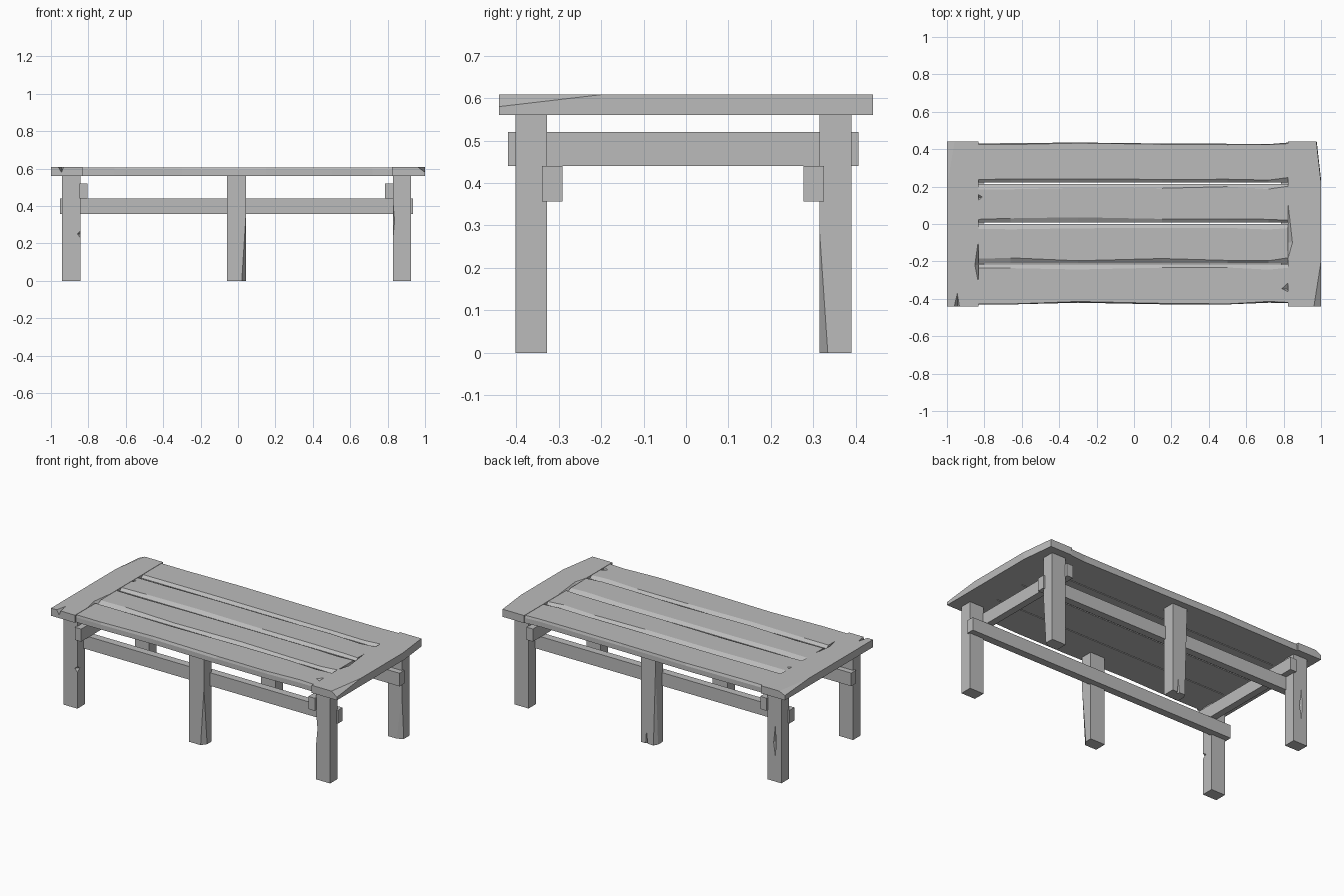
import bpy, bmesh, random
from mathutils import Vector

random.seed(4)
cube = bpy.data.objects.get("Cube")
if cube:
    bpy.data.objects.remove(cube, do_unlink=True)

wood = bpy.data.materials.new("grey_wood")
wood.use_nodes = True
wood.diffuse_color = (0.5, 0.5, 0.5, 1)
wood.node_tree.nodes["Principled BSDF"].inputs["Base Color"].default_value = (0.5, 0.5, 0.5, 1)


def finish(name, bm):
    bmesh.ops.recalc_face_normals(bm, faces=bm.faces)
    mesh = bpy.data.meshes.new(name)
    bm.to_mesh(mesh)
    bm.free()
    mesh.materials.append(wood)
    obj = bpy.data.objects.new(name, mesh)
    bpy.context.collection.objects.link(obj)
    return obj


def box(name, x, y, z):
    bm = bmesh.new()
    bmesh.ops.create_cube(bm, size=1)
    for v in bm.verts:
        v.co = [a + (b - a) * (c + 0.5) for (a, b), c in zip((x, y, z), v.co)]
    return finish(name, bm)


def slice_corner(obj, a, b, c, off):
    """Cut away the side of plane a-b-c that holds the point off."""
    a, b, c, off = map(Vector, (a, b, c, off))
    n = (b - a).cross(c - a).normalized()
    if n.dot(off - a) < 0:
        n.negate()
    bm = bmesh.new()
    bm.from_mesh(obj.data)
    bmesh.ops.bisect_plane(bm, geom=bm.verts[:] + bm.edges[:] + bm.faces[:],
                           plane_co=a, plane_no=n, clear_outer=True)
    bmesh.ops.holes_fill(bm, edges=[e for e in bm.edges if e.is_boundary])
    bmesh.ops.recalc_face_normals(bm, faces=bm.faces)
    bm.to_mesh(obj.data)
    bm.free()


def chip(obj, points):
    """Carve the convex hull of a few points out of the part."""
    bm = bmesh.new()
    for p in points:
        bm.verts.new(p)
    bmesh.ops.convex_hull(bm, input=bm.verts[:])
    cutter = finish("chip_cutter", bm)
    mod = obj.modifiers.new("chip", 'BOOLEAN')
    mod.operation, mod.solver, mod.object = 'DIFFERENCE', 'EXACT', cutter
    graph = bpy.context.evaluated_depsgraph_get()
    carved = bpy.data.meshes.new_from_object(obj.evaluated_get(graph))
    obj.modifiers.clear()
    obj.data = carved
    bpy.data.objects.remove(cutter, do_unlink=True)


# Legs: three along each long side
LOW, TOP = 0.56, 0.608
legs = {}
for side, y in (("front", (-0.402, -0.327)), ("back", (0.315, 0.39))):
    for place, x in (("right", (-0.94, -0.842)), ("middle", (-0.06, 0.043)), ("left", (0.828, 0.926))):
        legs[side, place] = box(f"{side}_{place}_leg", x, y, (0, LOW))

# Worn edges on the legs
slice_corner(legs["front", "middle"], (0.043, -0.402, 0.36), (0.02, -0.402, 0),
             (0.043, -0.37, 0), (0.043, -0.402, 0))
slice_corner(legs["back", "left"], (0.926, 0.315, 0.28), (0.926, 0.334, 0),
             (0.89, 0.315, 0), (0.926, 0.315, 0))
chip(legs["front", "right"], [(-0.865, -0.41, 0.25), (-0.83, -0.41, 0.285),
                              (-0.83, -0.41, 0.21), (-0.83, -0.36, 0.25)])
chip(legs["front", "left"], [(0.82, -0.41, 0.56), (0.842, -0.41, 0.32), (0.82, -0.41, 0.1),
                             (0.82, -0.37, 0.32)])
chip(legs["back", "right"], [(-0.9, 0.4, 0.42), (-0.88, 0.4, 0.24), (-0.91, 0.4, 0.24),
                             (-0.9, 0.4, 0.1), (-0.895, 0.375, 0.25)])
chip(legs["back", "middle"], [(-0.01, 0.4, -0.01), (0.015, 0.4, -0.01), (0.0, 0.37, -0.01),
                              (0.005, 0.4, 0.13)])
slice_corner(legs["back", "middle"], (-0.06, 0.39, 0.5), (-0.045, 0.39, 0),
             (-0.06, 0.365, 0), (-0.06, 0.39, 0))

# Long rails along the inside of the legs, cross rails resting on them
for name, y in (("front", (-0.339, -0.291)), ("back", (0.277, 0.325))):
    box(f"{name}_long_rail", (-0.952, 0.936), y, (0.357, 0.44))
for name, x in (("right", (-0.848, -0.804)), ("left", (0.787, 0.831))):
    box(f"{name}_cross_rail", x, (-0.419, 0.406), (0.44, 0.52))

# Breadboard ends of the top
right_end = box("right_end_board", (-1, -0.832), (-0.44, 0.44), (LOW, TOP))
left_end = box("left_end_board", (0.824, 1), (-0.44, 0.44), (LOW, TOP))
slice_corner(left_end, (0.962, -0.44, TOP), (1, -0.2, TOP), (1, -0.44, 0.58), (1, -0.44, TOP))
slice_corner(left_end, (0.975, 0.44, TOP), (1, 0.22, TOP), (0.977, 0.44, LOW), (1, 0.44, TOP))
slice_corner(right_end, (-0.96, 0.44, TOP), (-1, 0.2, TOP), (-1, 0.44, 0.59), (-1, 0.44, TOP))
chip(right_end, [(-0.945, -0.365, 0.611), (-0.965, -0.45, 0.611), (-0.93, -0.45, 0.611),
                 (-0.943, -0.45, 0.575)])
chip(right_end, [(-0.835, -0.09, 0.611), (-0.853, -0.22, 0.611), (-0.835, -0.31, 0.611),
                 (-0.82, -0.09, 0.611), (-0.82, -0.31, 0.611), (-0.82, -0.22, 0.565)])
chip(left_end, [(0.822, 0.15, 0.611), (0.85, -0.1, 0.611), (0.822, -0.2, 0.611),
                (0.81, 0.15, 0.611), (0.81, -0.2, 0.611), (0.81, -0.1, 0.57)])


# Planks with uneven, bevelled long edges
def plank(name, y0, y1, rough_front=False, rough_back=False):
    bm = bmesh.new()
    rings = []
    for x in (-0.832, -0.66, -0.3, 0.15, 0.5, 0.72, 0.824):
        a = y0 + (random.uniform(0, 0.012) if rough_front else 0)
        b = y1 - (random.uniform(0, 0.012) if rough_back else 0)
        wa, wb = (random.uniform(0.002, 0.008) if rough else random.uniform(0.012, 0.032)
                  for rough in (rough_front, rough_back))
        section = ((a, LOW), (b, LOW), (b, TOP - 0.017), (b - wb, TOP - 0.002),
                   (a + wa, TOP - 0.002), (a, TOP - 0.017))
        rings.append([bm.verts.new((x, y, z)) for y, z in section])
    for r, s in zip(rings, rings[1:]):
        for i in range(6):
            j = (i + 1) % 6
            bm.faces.new((r[i], r[j], s[j], s[i]))
    bm.faces.new(rings[0])
    bm.faces.new(rings[-1])
    return finish(name, bm)


front = plank("front_plank", -0.432, -0.216, rough_front=True)
plank("front_middle_plank", -0.21, 0.001)
back_middle = plank("back_middle_plank", 0.007, 0.215)
plank("back_plank", 0.221, 0.438, rough_back=True)

# Splintered plank ends
chip(front, [(0.78, -0.345, 0.611), (0.83, -0.3, 0.611), (0.83, -0.37, 0.611),
             (0.83, -0.35, 0.585)])
chip(back_middle, [(-0.805, 0.145, 0.611), (-0.835, 0.165, 0.611), (-0.835, 0.12, 0.611),
                   (-0.835, 0.14, 0.585)])
